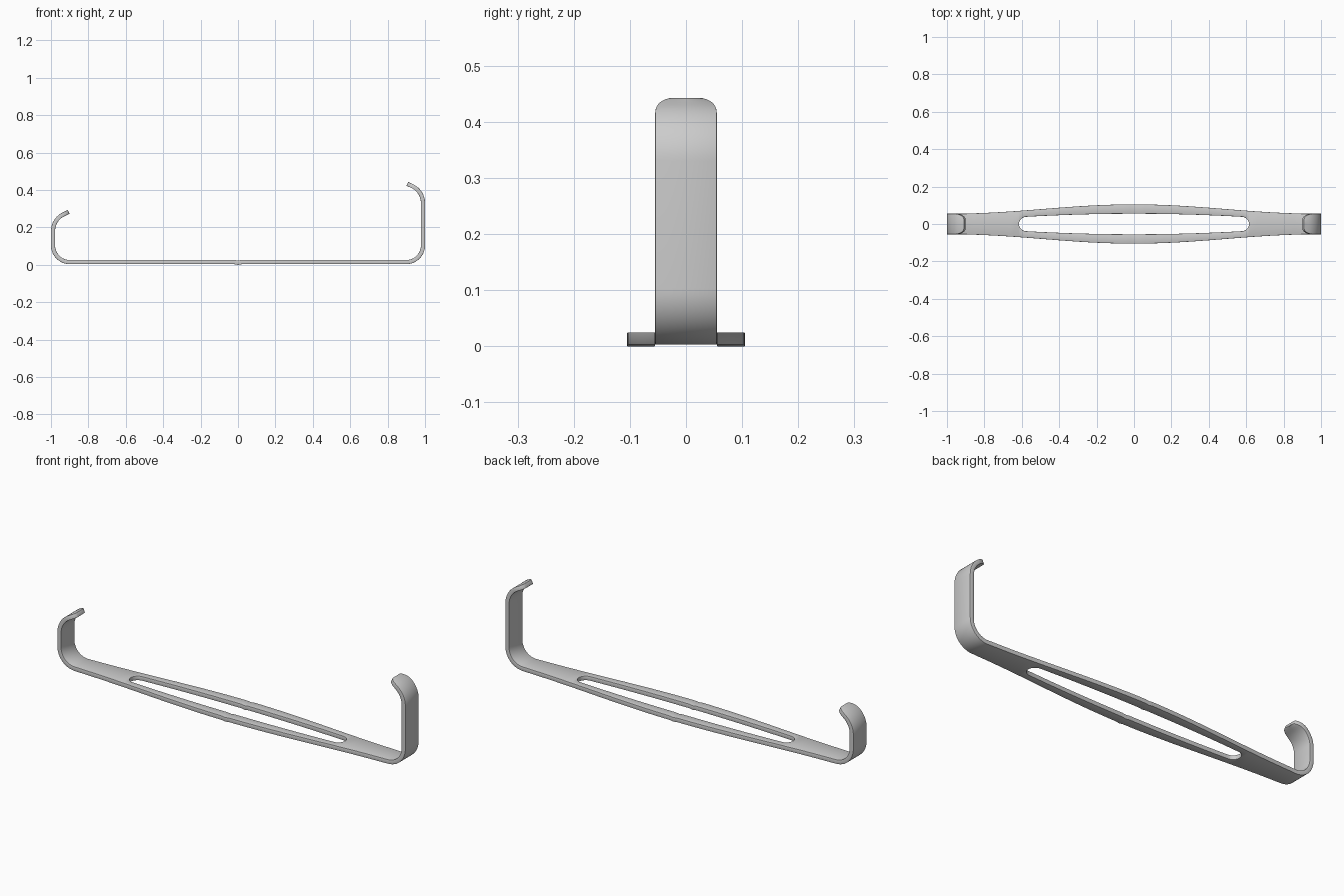
import bpy, bmesh
from math import cos, sin, pi, radians, sqrt

if "Cube" in bpy.data.objects:
    bpy.data.objects.remove(bpy.data.objects["Cube"])

THICK, HALF, LEVEL = 0.022, 0.989, 0.014
SLOT_END, SLOT_R = 0.615, 0.036


# side path: hooked tip, upright leg, rounded lower corner (x measured outward)
def side_path(leg_top):
    r = 0.1
    arc = [(HALF - r + r * cos(a), leg_top + r * sin(a))
           for a in (radians(65 * i / 12) for i in range(12, -1, -1))]
    tip = (0.905, leg_top + 0.103)
    pts = [(tip[0] + (arc[0][0] - tip[0]) * t, tip[1] + (arc[0][1] - tip[1]) * t)
           for t in (0, 0.06, 0.2, 0.45, 0.72)] + arc
    r = 0.09
    pts += [(HALF - r + r * cos(a), LEVEL + r - r * sin(a))
            for a in (pi / 2 * i / 12 for i in range(13))]
    return pts


# half widths of the strip and of the long slot
def base_width(x):
    return 0.055 + 0.025 * (1 + cos(pi * min(abs(x) / 0.98, 1)))


def slot_width(x):
    x = abs(x)
    if x >= SLOT_END - 1e-6:
        return 0
    s = 0.055 - 0.018 * (x / 0.6) ** 2
    u = max(0, (x - (SLOT_END - SLOT_R)) / SLOT_R)
    return s * sqrt(max(0, 1 - u * u))


def side_stations(sign, leg_top):
    out, d, prev = [], 0, None
    for x, z in side_path(leg_top):
        if prev:
            d += sqrt((x - prev[0]) ** 2 + (z - prev[1]) ** 2)
        prev = (x, z)
        t = min(d / 0.055, 1)
        w = 0.024 + 0.031 * sqrt(1 - (1 - t) ** 2)
        out.append((sign * x, z, min(w, base_width(x)), 0))
    return out


# flat base stations, denser around the rounded slot ends
half = [0.0, 0.02] + [0.06 * i for i in range(1, 10)]
half += [SLOT_END - SLOT_R + SLOT_R * sin(pi / 2 * i / 8) for i in range(9)]
half += [0.66, 0.71, 0.76, 0.81, 0.86]
xs = sorted({round(s * x, 6) for x in half for s in (-1, 1)})
base = [(x, LEVEL - (0.003 if x == 0 else 0), base_width(x), slot_width(x)) for x in xs]

stations = side_stations(-1, 0.18) + base + side_stations(1, 0.33)[::-1]

# strip surface, two ribbons that join wherever the slot is closed
bm = bmesh.new()
rows = [[bm.verts.new((x, y, z)) for y in (-w, -s, s, w)] for x, z, w, s in stations]
for a, b in zip(rows, rows[1:]):
    for k in (0, 2):
        bm.faces.new((a[k], b[k], b[k + 1], a[k + 1]))
bmesh.ops.remove_doubles(bm, verts=bm.verts, dist=1e-5)
bmesh.ops.recalc_face_normals(bm, faces=bm.faces)
mesh = bpy.data.meshes.new("hooked_strap")
bm.to_mesh(mesh)
bm.free()
strap = bpy.data.objects.new("hooked_strap", mesh)
bpy.context.collection.objects.link(strap)

# sheet thickness and softened edges
solid = strap.modifiers.new("thickness", 'SOLIDIFY')
solid.thickness, solid.offset, solid.use_even_offset = THICK, 0, True
bev = strap.modifiers.new("soft_edges", 'BEVEL')
bev.width, bev.segments = 0.003, 2
bev.limit_method, bev.angle_limit = 'ANGLE', radians(50)

bpy.context.view_layer.objects.active = strap
strap.select_set(True)
for m in ("thickness", "soft_edges"):
    bpy.ops.object.modifier_apply(modifier=m)
bpy.ops.object.shade_smooth_by_angle(angle=radians(35))
